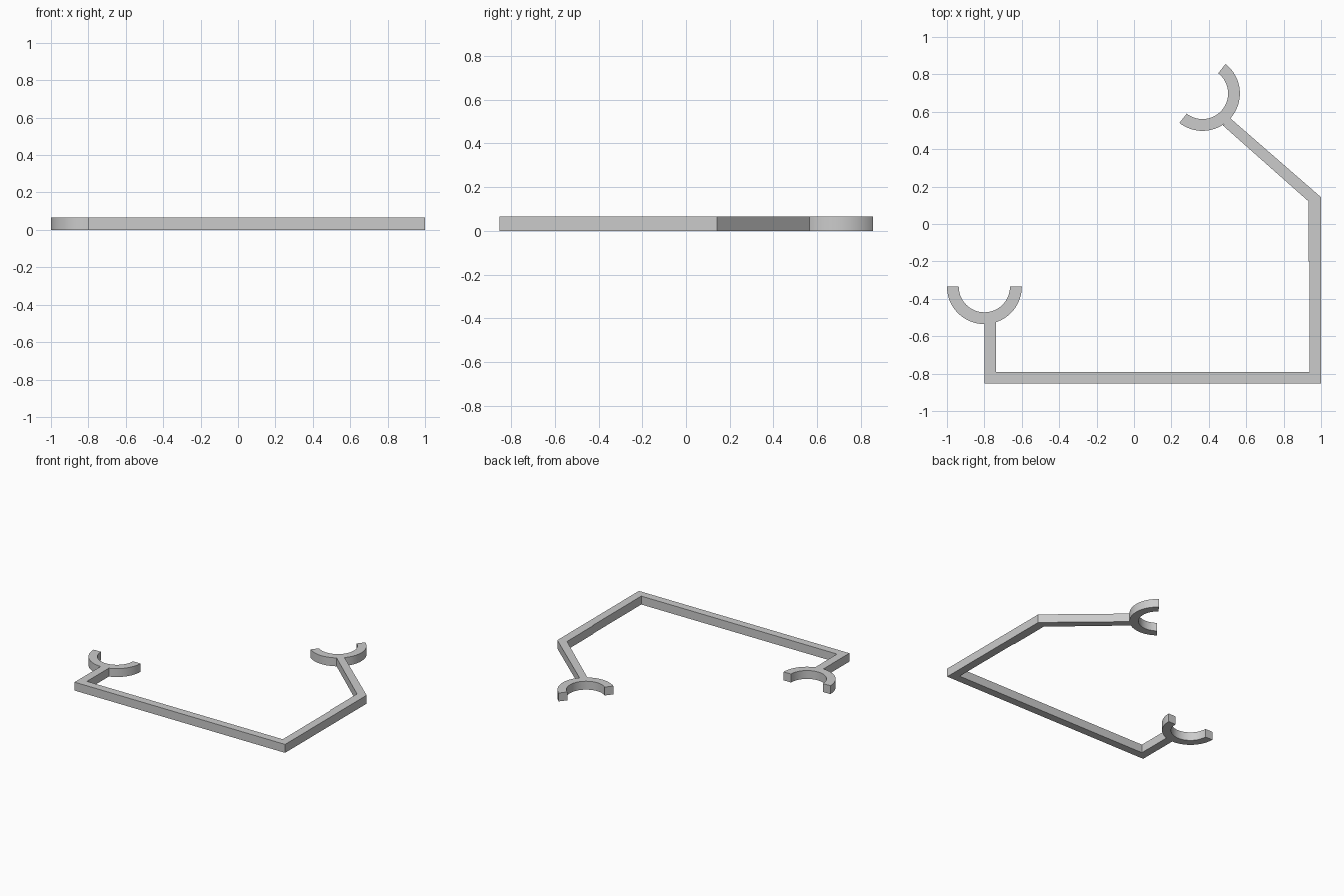
import bpy, bmesh
from math import cos, sin, radians

HEIGHT = 0.065

cube = bpy.data.objects.get("Cube")
if cube:
    bpy.data.objects.remove(cube, do_unlink=True)

grey = bpy.data.materials.new("light grey")
grey.use_nodes = True
grey.diffuse_color = (0.6, 0.6, 0.6, 1)
grey.node_tree.nodes["Principled BSDF"].inputs["Base Color"].default_value = (0.6, 0.6, 0.6, 1)


def plate(name, outline):
    """Extrude a flat counter-clockwise outline up to the common height."""
    bm = bmesh.new()
    face = bm.faces.new([bm.verts.new((x, y, 0)) for x, y in outline])
    top = bmesh.ops.extrude_face_region(bm, geom=[face])
    verts = [v for v in top["geom"] if isinstance(v, bmesh.types.BMVert)]
    bmesh.ops.translate(bm, verts=verts, vec=(0, 0, HEIGHT))
    bmesh.ops.recalc_face_normals(bm, faces=bm.faces)
    mesh = bpy.data.meshes.new(name)
    bm.to_mesh(mesh)
    bm.free()
    mesh.materials.append(grey)
    obj = bpy.data.objects.new(name, mesh)
    bpy.context.collection.objects.link(obj)
    return obj


def clip(name, cx, cy, start, steps=48, outer=0.2, inner=0.137):
    """Half-ring clip sweeping 180 degrees from the start angle."""
    angles = [radians(start + 180 * i / steps) for i in range(steps + 1)]
    arc = [(cx + outer * cos(a), cy + outer * sin(a)) for a in angles]
    arc += [(cx + inner * cos(a), cy + inner * sin(a)) for a in reversed(angles)]
    obj = plate(name, arc)
    bpy.ops.object.select_all(action="DESELECT")
    obj.select_set(True)
    bpy.context.view_layer.objects.active = obj
    bpy.ops.object.shade_smooth_by_angle(angle=radians(30))


# Bent bar: outer edge, then back along the inner edge
plate("bent_bar", [
    (-0.8, -0.853), (1, -0.853), (1, 0.143), (0.515, 0.565),
    (0.475, 0.527), (0.932, 0.122), (0.932, -0.2), (0.937, -0.2),
    (0.937, -0.792), (-0.737, -0.792), (-0.737, -0.524), (-0.8, -0.534),
])

# Half-ring clips at both ends of the bar
clip("left_end_clip", -0.8, -0.335, 180)
clip("right_end_clip", 0.366, 0.698, -128)
